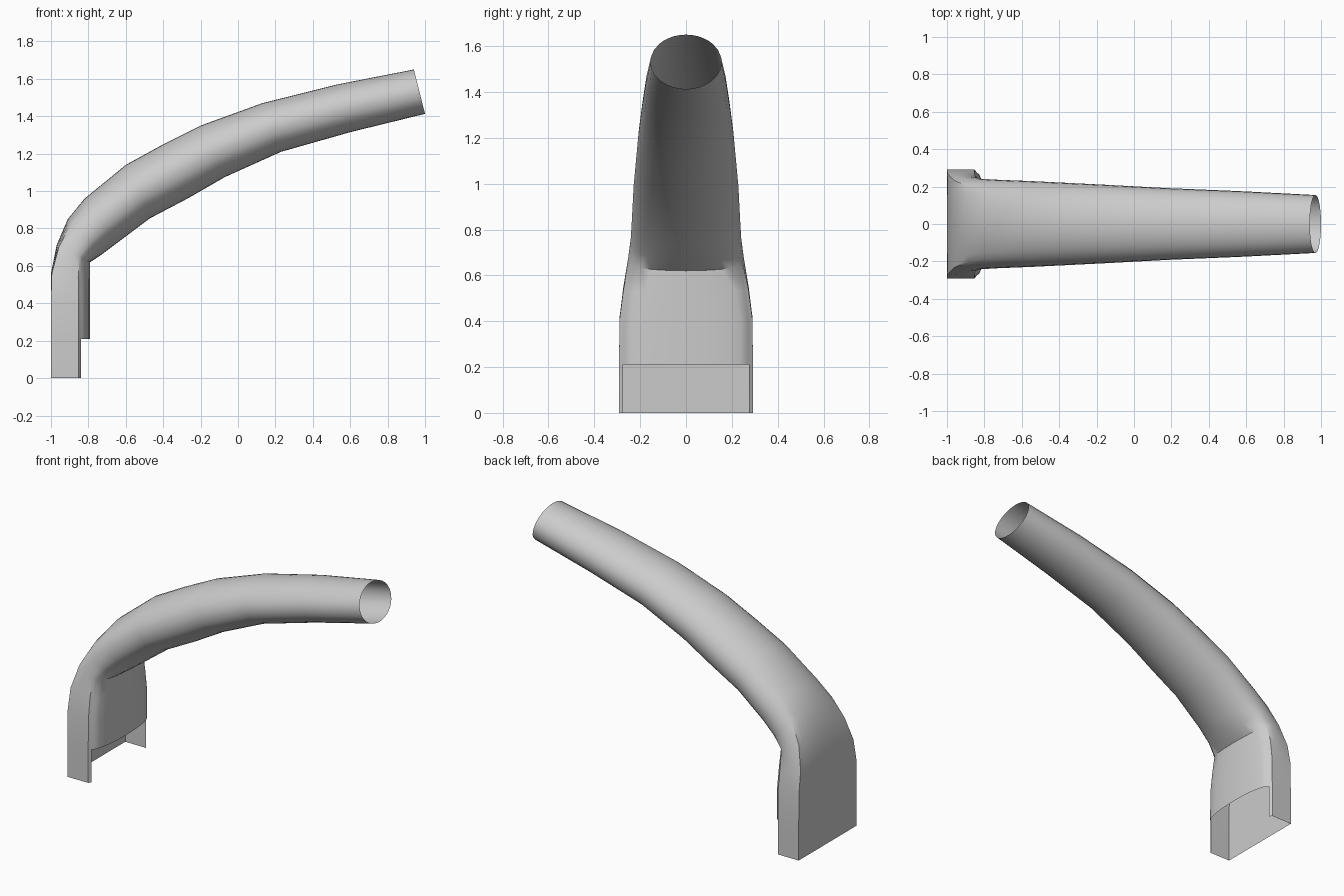
import bpy, bmesh, math

if "Cube" in bpy.data.objects:
    bpy.data.objects.remove(bpy.data.objects["Cube"])

# Stations along the spout: outer x, outer z, inner x, inner z, half width, roundness
STATIONS = [
    (-1.00, 0.00, -0.79, 0.00, 0.292, 0.0),
    (-1.00, 0.21, -0.79, 0.21, 0.292, 0.0),
    (-1.00, 0.42, -0.79, 0.40, 0.290, 0.0),
    (-1.00, 0.56, -0.79, 0.53, 0.274, 0.12),
    (-0.97, 0.71, -0.79, 0.62, 0.254, 0.4),
    (-0.91, 0.85, -0.73, 0.66, 0.242, 0.7),
    (-0.82, 0.96, -0.65, 0.72, 0.237, 0.9),
    (-0.60, 1.14, -0.47, 0.855, 0.229, 1.0),
    (-0.40, 1.25, -0.27, 0.96, 0.219, 1.0),
    (-0.20, 1.35, -0.07, 1.075, 0.209, 1.0),
    (0.13, 1.47, 0.23, 1.21, 0.192, 1.0),
    (0.53, 1.57, 0.60, 1.315, 0.176, 1.0),
    (0.94, 1.65, 1.00, 1.413, 0.155, 1.0),
]


def half_sections():
    """Matching half outlines (u: outer -1 to inner 1, v: width) of box and ellipse."""
    box, oval = [], []
    for i in range(6):                      # flat back
        box.append((-1, i / 5))
        oval.append(math.radians(50 * i / 5))
    for i in range(1, 5):                   # side wall
        box.append((-1 + 1.4 * i / 4, 1))
        oval.append(math.radians(50 + 58 * i / 4))
    for i in range(7):                      # bowed inner panel
        a = i / 6 * math.pi / 2
        box.append((0.52 + 0.48 * math.sin(a), 0.94 * math.cos(a)))
        oval.append(math.radians(117 + 63 * i / 6))
    return box, [(-math.cos(a), math.sin(a)) for a in oval]


box, oval = half_sections()
n = len(box)
PANEL_START = 10
bm = bmesh.new()
rings = []
for ox, oz, ix, iz, h, w in STATIONS:
    half = []
    for (bu, bv), (eu, ev) in zip(box, oval):
        u = bu + (eu - bu) * w
        v = bv + (ev - bv) * w
        t = (u + 1) / 2
        half.append((ox + (ix - ox) * t, v * h, oz + (iz - oz) * t))
    full = half + [(x, -y, z) for x, y, z in half[-2:0:-1]]
    rings.append([bm.verts.new(p) for p in full])

# Skin the stations, leaving the notch open under the inner panel
count = len(rings[0])
for r in range(len(rings) - 1):
    for i in range(count):
        j = (i + 1) % count
        if r == 0 and PANEL_START <= i < count - PANEL_START:
            continue
        bm.faces.new((rings[r][i], rings[r][j], rings[r + 1][j], rings[r + 1][i]))

loose = [v for v in bm.verts if not v.link_faces]
bmesh.ops.delete(bm, geom=loose, context='VERTS')
bmesh.ops.recalc_face_normals(bm, faces=bm.faces)
mesh = bpy.data.meshes.new("curved_spout")
bm.to_mesh(mesh)
bm.free()
spout = bpy.data.objects.new("curved_spout", mesh)
bpy.context.collection.objects.link(spout)
bpy.context.view_layer.objects.active = spout
spout.select_set(True)
bpy.ops.object.shade_smooth_by_angle(angle=math.radians(40))
